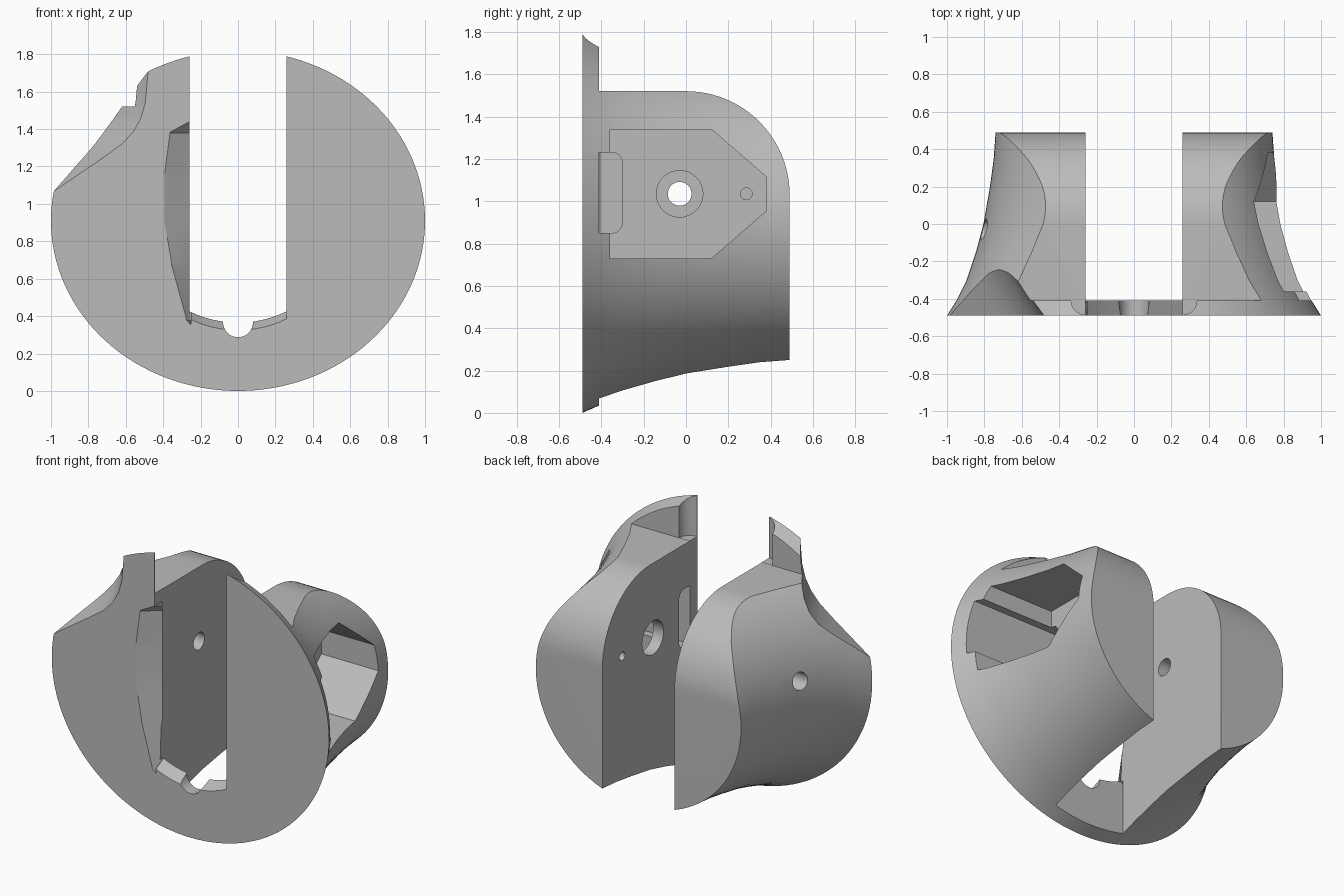
import bpy
import bmesh
from math import sin, cos, pi, sqrt
from mathutils import Vector

if "Cube" in bpy.data.objects:
    bpy.data.objects.remove(bpy.data.objects["Cube"])

grey = bpy.data.materials.new("plain_grey")
grey.use_nodes = True
COLOR = (0.5, 0.5, 0.5, 1)
grey.diffuse_color = COLOR
grey.node_tree.nodes["Principled BSDF"].inputs["Base Color"].default_value = COLOR


def loft(name, rings):
    """Closed solid through rings of 3D points."""
    bm = bmesh.new()
    loops = [[bm.verts.new(p) for p in ring] for ring in rings]
    n = len(loops[0])
    for a, b in zip(loops, loops[1:]):
        for i in range(n):
            j = (i + 1) % n
            bm.faces.new((a[i], a[j], b[j], b[i]))
    bm.faces.new(loops[0])
    bm.faces.new(loops[-1])
    bmesh.ops.recalc_face_normals(bm, faces=bm.faces)
    mesh = bpy.data.meshes.new(name)
    bm.to_mesh(mesh)
    bm.free()
    obj = bpy.data.objects.new(name, mesh)
    bpy.context.collection.objects.link(obj)
    mesh.materials.append(grey)
    return obj


def along_x(pts, x0, x1):
    return [[(x, y, z) for y, z in pts] for x in (x0, x1)]


def along_y(front, y0, back, y1):
    return [[(x, y0, z) for x, z in front], [(x, y1, z) for x, z in back]]


def arc(cx, cy, r, a0, a1, n):
    return [(cx + r * cos(a0 + (a1 - a0) * i / n),
             cy + r * sin(a0 + (a1 - a0) * i / n)) for i in range(n + 1)]


def circle(cx, cy, r, n=32):
    return arc(cx, cy, r, 0, 2 * pi, n)[:-1]


def cut(target, rings):
    cutter = loft("cutter", rings)
    cutter.hide_render = True
    mod = target.modifiers.new("cut", "BOOLEAN")
    mod.operation = "DIFFERENCE"
    mod.solver = "EXACT"
    mod.object = cutter
    bpy.context.view_layer.objects.active = target
    bpy.ops.object.modifier_apply(modifier=mod.name)
    bpy.data.objects.remove(cutter)


# Flared oval body: (y, half width, half height)
MID = 0.91
flare = [(-.49, 1, .91), (-.41, .95, .875), (-.3, .895, .84), (-.15, .845, .80),
         (0, .805, .765), (.2, .77, .735), (.35, .75, .715), (.49, .74, .705)]
housing = loft("housing", [[(a * u, y, MID + b * v) for u, v in circle(0, 0, 1, 128)]
                           for y, a, b in flare])

# Flat top and rounded rear shoulder behind the front plate
cut(housing, along_x([(-.41, 2.2), (-.41, 1.52)] + arc(0, 1.03, .49, pi / 2, 0, 24)
                     + [(.7, 1.03), (.7, 2.2)], -1.5, 1.5))

# Central channel, then the plate slot with its sloped curved floor
SLOT = .26
channel = [(-.41, -.5), (.8, -.5), (.8, 2.5), (-.41, 2.5)]
cut(housing, along_x(channel, -SLOT, SLOT))
floor = [(x, MID - sqrt(.59 ** 2 - x * x)) for x in [SLOT * (i / 6 - 1) for i in range(13)]]
lid = [(SLOT, 2.5), (-SLOT, 2.5)]
cut(housing, along_y(floor + lid, -.5, [(x, z + .05) for x, z in floor] + lid, -.4))
notch = circle(0, .367, .08)
cut(housing, along_y(notch, -.6, notch, -.3))

# Hollow rounds on the back of the plate beside the slot
for side in (-1, 1):
    ring = circle(side * SLOT, -.41, .076)
    cut(housing, [[(x, y, z) for x, y in ring] for z in (1.521, 2.2)])

# Shallow bevel on the inner edge of the plate
edge = [(-.25, .35), (-.28, .38), (-.36, .67), (-.4, .9), (-.4, 1.15), (-.37, 1.38), (-.25, 1.445)]
inner = [(-.25 - (-.25 - x) * .05, z) for x, z in edge]
cut(housing, along_y(edge, -.495, inner, -.405))

# Scooped corner that sweeps outward toward the back
scoop = [(-1.3, .852), (-.98, 1.07), (-.72, 1.247), (-.62, 1.32), (-.56, 1.385),
         (-.52, 1.455), (-.495, 1.54), (-.48, 1.71), (-.47, 2.2), (-1.3, 2.2)]
swept = [(x - .21, z - .01) for x, z in scoop]
cut(housing, along_y(scoop, -.491, swept, -.17))

# Deep side pocket with a pointed rear end
pocket = [(-.36, .73), (.12, .73), (.38, .955), (.38, 1.115), (.12, 1.34), (-.36, 1.34)]
cut(housing, along_x(pocket, .335, 1.5))

# Rounded through slot beside the plate
relief = ([(-.41, .85)] + arc(-.35, .9, .05, -pi / 2, 0, 6)
          + arc(-.35, 1.18, .05, 0, pi / 2, 6) + [(-.41, 1.23)])
cut(housing, along_x(relief, .1, 1.5))

# Pivot holes and small pin hole
AXIS = 1.035
for y, r, x0, x1 in ((-.03, .11, .1, .6), (-.03, .056, -1.5, -.1), (.285, .028, .1, .6)):
    cut(housing, along_x(circle(y, AXIS, r), x0, x1))

bpy.ops.object.select_all(action="DESELECT")
housing.select_set(True)
bpy.context.view_layer.objects.active = housing
bpy.ops.object.shade_smooth_by_angle(angle=pi / 6)
